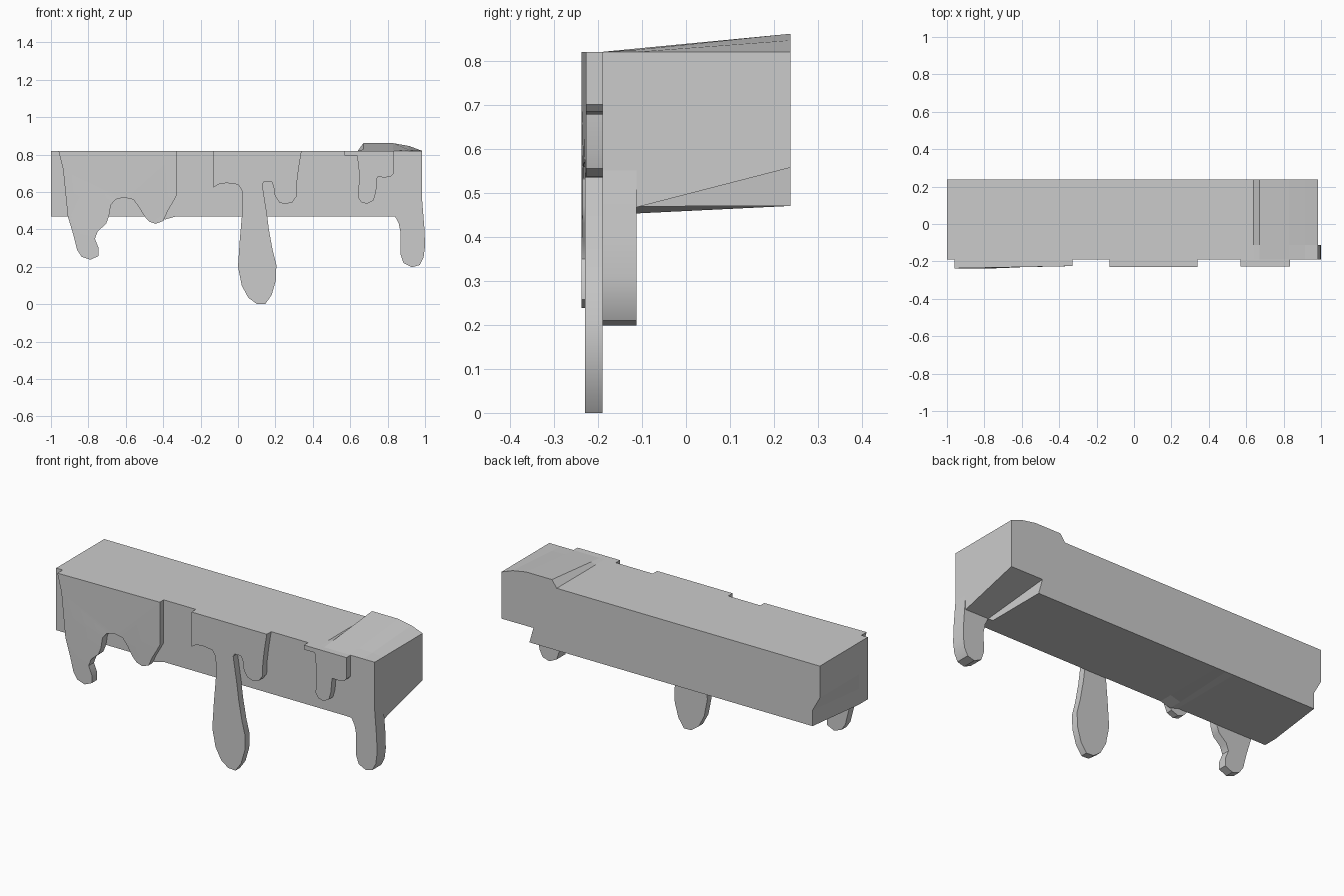
import bpy, bmesh, math

if "Cube" in bpy.data.objects:
    bpy.data.objects.remove(bpy.data.objects["Cube"])


def finish(name, bm, smooth):
    bmesh.ops.recalc_face_normals(bm, faces=bm.faces)
    mesh = bpy.data.meshes.new(name)
    bm.to_mesh(mesh)
    bm.free()
    ob = bpy.data.objects.new(name, mesh)
    bpy.context.collection.objects.link(ob)
    if smooth:
        bpy.ops.object.select_all(action='DESELECT')
        ob.select_set(True)
        bpy.context.view_layer.objects.active = ob
        bpy.ops.object.shade_smooth_by_angle(angle=math.radians(30))
    return ob


def loft(name, sections, smooth=False):
    """Join matching closed outlines of 3D points and cap both ends."""
    bm = bmesh.new()
    rings = [[bm.verts.new(p) for p in s] for s in sections]
    n = len(rings[0])
    for a, b in zip(rings, rings[1:]):
        for i in range(n):
            j = (i + 1) % n
            bm.faces.new((a[i], a[j], b[j], b[i]))
    bm.faces.new(rings[0])
    bm.faces.new(rings[-1])
    bmesh.ops.recalc_face_normals(bm, faces=bm.faces)
    bmesh.ops.triangulate(bm, faces=[f for f in bm.faces if len(f.verts) > 4])
    return finish(name, bm, smooth)


def drip(name, outline, front, back):
    """Plate with an x-z outline; front is a function giving y from x."""
    return loft(name, [[(x, front(x), z) for x, z in outline],
                       [(x, back, z) for x, z in outline]], True)


FRONT, STEP, BACK = -0.19, -0.112, 0.237

# Ledge block: front and rear outlines, same point order
under_f = [(-1, .64), (-1, .56), (-1, .47), (-.44, .47), (-.39, .453),
           (-.33, .47), (.81, .47), (.84, .469), (.985, .467)]
under_b = [(-1, .64), (-.955, .56), (-.955, .47), (-.44, .47), (-.39, .47),
           (-.33, .47), (.81, .47), (.785, .558), (.985, .557)]
upper_f = [(.985, .82), (.915, .82), (.83, .82), (.67, .82), (.64, .82), (-1, .82)]
upper_b = [(.985, .82), (.915, .846), (.83, .861), (.67, .861), (.64, .82), (-1, .82)]
t = (STEP - FRONT) / (BACK - FRONT)
upper_m = [(a[0], a[1] + (b[1] - a[1]) * t) for a, b in zip(upper_f, upper_b)]
loft("ledge_block", [[(x, y, z) for x, z in pts] for y, pts in (
    (FRONT, under_f + upper_f), (STEP, under_f + upper_m), (BACK, under_b + upper_b))])

# Left drip, slightly thicker at its outer end
drip("left_drip", [
    (-.96, .82), (-.935, .72), (-.923, .6), (-.91, .47), (-.88, .37), (-.86, .29),
    (-.835, .253), (-.79, .238), (-.745, .258), (-.745, .3), (-.765, .35), (-.75, .39),
    (-.705, .43), (-.69, .47), (-.68, .53), (-.655, .56), (-.61, .571), (-.56, .56),
    (-.53, .52), (-.5, .47), (-.475, .442), (-.44, .43), (-.4, .445), (-.375, .5),
    (-.345, .55), (-.33, .58), (-.33, .82)],
    lambda x: -.237 + .012 * min(1, max(0, (x + .73) / .25)), FRONT)

# Middle drip with the long drop
drip("middle_drip", [
    (-.13, .82), (-.13, .625), (-.1, .643), (-.06, .648), (0, .64), (.02, .61),
    (.025, .52), (.01, .35), (0, .2), (.02, .1), (.055, .035), (.1, .002), (.145, .0),
    (.18, .05), (.203, .13), (.205, .21), (.185, .29), (.165, .4), (.155, .48),
    (.13, .64), (.14, .655), (.18, .655), (.19, .63), (.197, .58), (.22, .545),
    (.25, .535), (.29, .545), (.312, .575), (.315, .65), (.325, .73), (.34, .82)],
    lambda x: -.229, FRONT)

# Short stepped drip
drip("short_drip", [
    (.57, .82), (.57, .795), (.637, .795), (.648, .7), (.643, .57), (.66, .545),
    (.69, .537), (.725, .555), (.738, .6), (.745, .68), (.79, .678), (.82, .685),
    (.835, .7), (.835, .82)], lambda x: -.227, FRONT)

# Right drip hanging under the block
drip("right_drip", [
    (.985, .55), (.985, .469), (.84, .469), (.86, .43), (.87, .38), (.868, .27), (.885, .22),
    (.93, .198), (.972, .21), (.992, .25), (1, .31), (.997, .4)],
    lambda x: FRONT, STEP)
